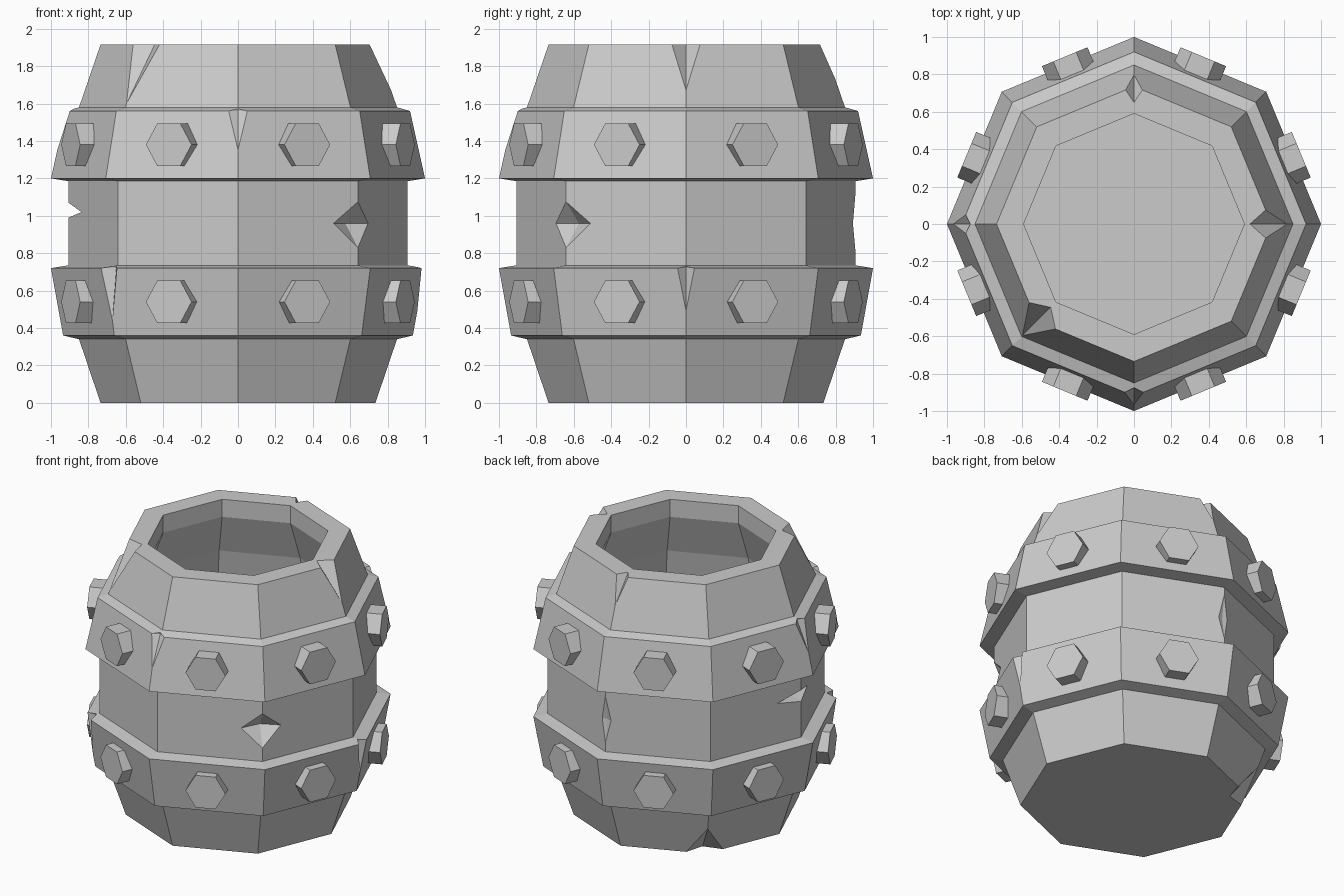
import bpy, bmesh
from math import cos, sin, pi, radians

if "Cube" in bpy.data.objects:
    bpy.data.objects.remove(bpy.data.objects["Cube"])

SIDES = 8


def new_object(name, bm):
    bmesh.ops.recalc_face_normals(bm, faces=bm.faces)
    me = bpy.data.meshes.new(name)
    bm.to_mesh(me)
    bm.free()
    ob = bpy.data.objects.new(name, me)
    bpy.context.collection.objects.link(ob)
    return ob


def polar(angle, r, t, z):
    """Point at radius r and sideways offset t, turned to the given angle."""
    return (r * cos(angle) - t * sin(angle), r * sin(angle) + t * cos(angle), z)


# Barrel: outer wall with two raised hoops, rim, hollow inside
profile = [(0.735, 0), (0.85, 0.34), (0.935, 0.36), (1.0, 0.72), (0.907, 0.735),
           (0.907, 1.185), (1.0, 1.2), (0.92, 1.56), (0.85, 1.58), (0.735, 1.915),
           (0.59, 1.915), (0.59, 1.79), (0.70, 1.5), (0.76, 1.19), (0.76, 0.73),
           (0.70, 0.4), (0.61, 0.14)]
bm = bmesh.new()
rings = [[bm.verts.new(polar(k * 2 * pi / SIDES, r, 0, z)) for k in range(SIDES)]
         for r, z in profile]
for a, b in zip(rings, rings[1:]):
    for k in range(SIDES):
        n = (k + 1) % SIDES
        bm.faces.new((a[k], a[n], b[n], b[k]))
bm.faces.new(rings[0])
bm.faces.new(rings[-1])
barrel = new_object("barrel", bm)

# Chips in the corners: angle, corner (r, z), inner r, half width, low (r, z), high (r, z)
chips = [
    # rim
    (0, (0.735, 1.915), 0.62, 0.075, (0.82, 1.67), (0.735, 2.2)),
    (90, (0.735, 1.915), 0.65, 0.045, (0.80, 1.73), (0.735, 2.2)),
    (225, (0.735, 1.915), 0.63, 0.10, (0.843, 1.60), (0.735, 2.2)),
    # upper hoop
    (270, (0.92, 1.56), 0.875, 0.05, (0.967, 1.35), (0.90, 1.80)),
    (180, (0.92, 1.56), 0.875, 0.05, (0.967, 1.35), (0.90, 1.80)),
    # middle
    (315, (0.907, 0.96), 0.81, 0.13, (0.907, 0.83), (0.907, 1.075)),
    (180, (0.907, 1.02), 0.81, 0.17, (0.907, 0.99), (0.907, 1.07)),
    (90, (0.907, 0.96), 0.885, 0.035, (0.907, 0.80), (0.907, 1.13)),
    # lower hoop
    (0, (1.0, 0.72), 0.94, 0.045, (0.96, 0.48), (1.0, 0.95)),
    (225, (1.0, 0.72), 0.92, 0.06, (0.95, 0.44), (1.0, 0.95)),
    # foot
    (135, (0.735, 0.0), 0.62, 0.12, (0.735, -0.2), (0.805, 0.21)),
]
bm = bmesh.new()
for deg, (r, z), inner, hw, low, high in chips:
    a = radians(deg)
    rw = r - hw * 0.414
    pts = [(inner, 0, z), (r + 0.3, 0, z), (rw, hw, z), (rw, -hw, z),
           (low[0], 0, low[1]), (high[0], 0, high[1])]
    bmesh.ops.convex_hull(bm, input=[bm.verts.new(polar(a, *p)) for p in pts])
cutter = new_object("chip_cutter", bm)
cutter.hide_render = True

mod = barrel.modifiers.new("chips", "BOOLEAN")
mod.operation = "DIFFERENCE"
mod.solver = "EXACT"
mod.object = cutter
bpy.context.view_layer.objects.active = barrel
bpy.ops.object.modifier_apply(modifier="chips")
bpy.data.objects.remove(cutter)

# Hexagonal bolts: one in the middle of every hoop face
for hoop, zc in (("lower", 0.54), ("upper", 1.38)):
    bm = bmesh.new()
    for k in range(SIDES):
        a = (k + 0.5) * 2 * pi / SIDES
        back, front = [[bm.verts.new(polar(a, r, 0.132 * cos(i * pi / 3),
                                           zc + 0.132 * sin(i * pi / 3)))
                        for i in range(6)] for r in (0.84, 0.968)]
        bm.faces.new(back)
        bm.faces.new(front)
        for i in range(6):
            n = (i + 1) % 6
            bm.faces.new((back[i], back[n], front[n], front[i]))
    new_object(hoop + "_hoop_bolts", bm)
